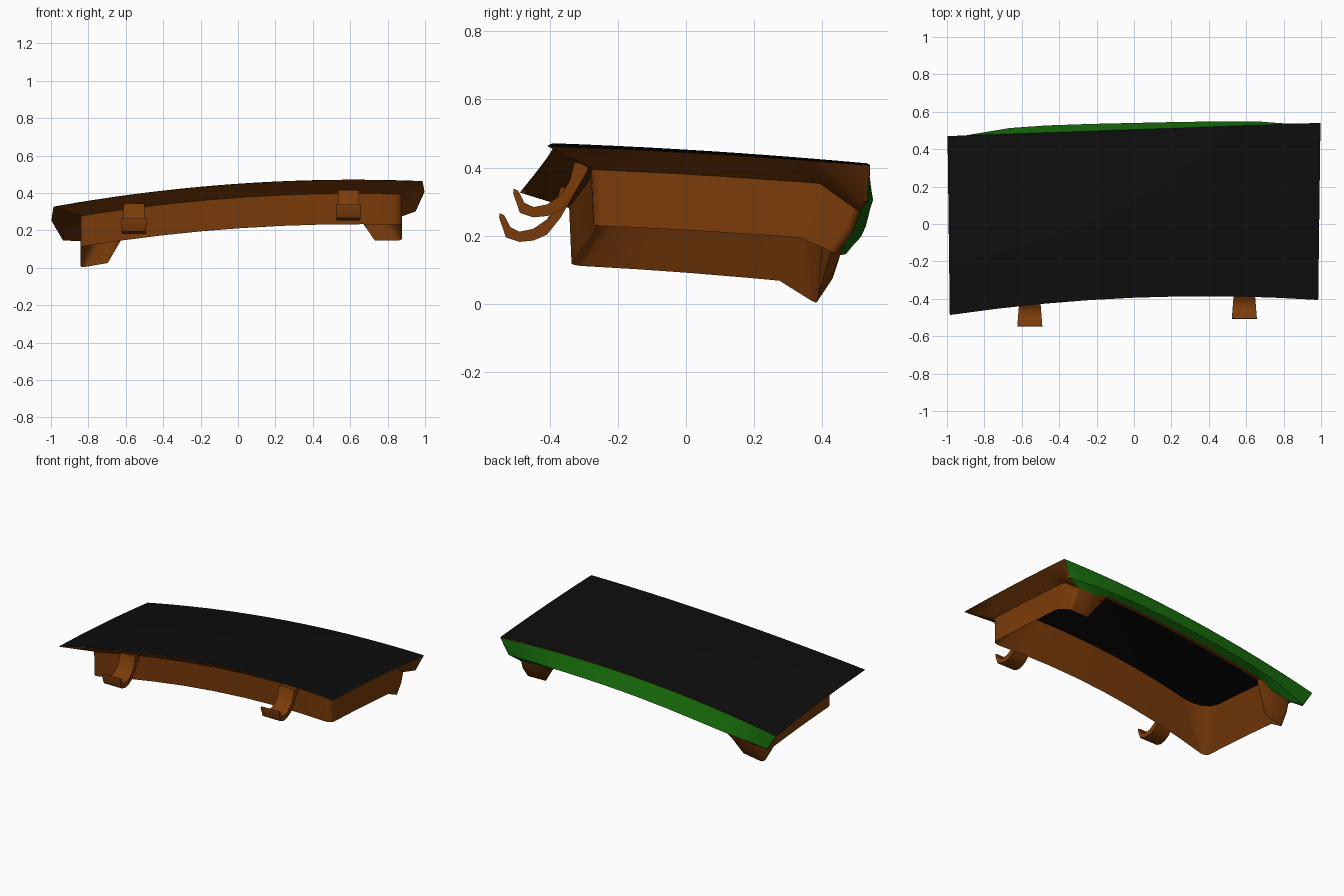
import bpy, bmesh
from math import cos, sin, radians
from mathutils import Vector

if "Cube" in bpy.data.objects:
    bpy.data.objects.remove(bpy.data.objects["Cube"])


def material(name, rgb):
    m = bpy.data.materials.new(name)
    m.diffuse_color = (*rgb, 1)
    m.use_nodes = True
    m.node_tree.nodes["Principled BSDF"].inputs["Base Color"].default_value = m.diffuse_color
    return m


BLACK = material("black", (0.004, 0.004, 0.004))
BROWN = material("brown", (0.2, 0.045, 0.003))
GREEN = material("green", (0.01, 0.17, 0.004))


def finish(name, bm, mat, angle=30):
    bmesh.ops.remove_doubles(bm, verts=bm.verts, dist=1e-4)
    bmesh.ops.recalc_face_normals(bm, faces=bm.faces)
    me = bpy.data.meshes.new(name)
    bm.to_mesh(me)
    bm.free()
    me.materials.append(mat)
    ob = bpy.data.objects.new(name, me)
    bpy.context.collection.objects.link(ob)
    bpy.ops.object.select_all(action='DESELECT')
    ob.select_set(True)
    bpy.context.view_layer.objects.active = ob
    bpy.ops.object.shade_smooth_by_angle(angle=radians(angle))
    return ob


def lerp(a, b, t):
    return a + (b - a) * t


# Crowned lid surface and its front and back edges
def surf(x, y):
    t = y + 0.4
    return 0.449 + 0.071 * x - 0.058 * x * x - (0.035 * t + 0.03 * t * t) * (1.13 - 0.18 * x)


def front_y(x):
    return -0.394 + 0.041 * x - 0.054 * x * x


def back_y(x):
    return 0.505 + 0.035 * x


def on_surf(x, y, drop=0.0):
    return Vector((x, y, surf(x, y) - drop))


def edge_pt(u, v):
    x = u * lerp(0.985, 0.997, v)
    return on_surf(x, lerp(front_y(x), back_y(x), v))


def wall_x(u):
    return 0.017 + 0.86 * u


def is_mid_back(u, v):
    # 0 at the corner posts, 1 along the open middle of the back
    return min(1, max(0, (0.83 - abs(u)) / 0.12)) if v > 0.96 else 0


def kink(v):
    # the side walls bend down near the back corners
    return max(0, (v - 0.85) / 0.15)


def wall_top(u, v):
    x, m = wall_x(u), is_mid_back(u, v)
    y = lerp(front_y(x) + 0.118, back_y(x) - lerp(0.024, 0.012, m), v)
    return on_surf(x, y, lerp(0.068 + 0.075 * kink(v), 0.12, m))


def wall_bottom(u, v):
    x, m = wall_x(u), is_mid_back(u, v)
    y = lerp(front_y(x) + 0.125, back_y(x) - lerp(0.093, 0.045, m), v)
    drop = lerp(0.232, 0.28 - 0.009 * u, kink(v))
    return on_surf(x, y, lerp(drop, 0.12, m))


def inner_top(u, v):
    x = 0.015 + 0.76 * u
    return on_surf(x, lerp(front_y(x) + 0.21, back_y(x) - 0.075, v), 0.012)


# Rounded unit rectangle, always with the same number of stations
BACK_U = (0.88, 0.83, 0.71, 0.5, 0.25, 0, -0.25, -0.5, -0.71, -0.83, -0.88)
SIDE_V = (0.85, 0.75, 0.5, 0.28)
FRONT_U = (-0.75, -0.5, -0.25, 0, 0.25, 0.5, 0.75)


def ring(rf, rb):
    def arc(su, v, r, a0):
        cv = v - r if v else r
        return [(su * (1 - r) + r * cos(radians(a)), cv + r * sin(radians(a)))
                for a in (a0, a0 + 22.5, a0 + 45, a0 + 67.5, a0 + 90)]
    lim = 1 - rb
    side = [(v if v < lim else lim - 0.01 * (1 - v)) for v in SIDE_V]
    back = [(u if abs(u) < lim else u / abs(u) * (lim - 0.05 * (1 - abs(u)))) for u in BACK_U]
    return ([(u, 1) for u in back] + arc(-1, 1, rb, 90) + [(-1, v) for v in side]
            + arc(-1, 0, rf, 180) + [(u, 0) for u in FRONT_U] + arc(1, 0, rf, 270)
            + [(1, v) for v in reversed(side)] + arc(1, 1, rb, 0))


wall_uv = ring(0.055, 0.03)
E = [edge_pt(*p) for p in ring(0, 0)]
W = [wall_top(*p) for p in wall_uv]
B = [wall_bottom(*p) for p in wall_uv]
I = [inner_top(*p) for p in ring(0.22, 0.18)]
M, C = [], []
for (u, v), e, w, b in zip(wall_uv, E, W, B):
    m = e.lerp(w, 0.4)
    c = w.lerp(b, 0.5)
    if v > 0.96:
        m.z = e.z - 0.105
        m.y += (0.04 - 0.012 * u) * (1 - abs(u) ** 4)
        c.y += 0.012 * (1 - is_mid_back(u, v))
    M.append(m)
    C.append(c)
N = len(E)


def strip(bm, rows, idx):
    for a, b in zip(rows, rows[1:]):
        for i in idx:
            j = (i + 1) % N
            pts = []
            for p in (a[i], a[j], b[j], b[i]):
                if all((p - q).length > 1e-5 for q in pts):
                    pts.append(p)
            if len(pts) > 2:
                bm.faces.new([bm.verts.new(p) for p in pts])


back_idx = list(range(len(BACK_U) + 1)) + [N - 2, N - 1]
side_idx = [i for i in range(N) if i not in back_idx]

# Inner frame: side and front flange, outer wall, sloped inner wall
bm = bmesh.new()
strip(bm, [E, M, W], side_idx)
strip(bm, [W, C, B, I], range(N))
finish("inner_frame", bm, BROWN, 35)

# Back panel below the rear edge
bm = bmesh.new()
strip(bm, [E, M, W], back_idx)
finish("rear_panel", bm, GREEN)

# Lid skin
bm = bmesh.new()
NX, NY = 28, 10
grid = [[bm.verts.new(edge_pt(2 * i / NX - 1, j / NY) + Vector((0, 0, 0.001)))
         for j in range(NY + 1)] for i in range(NX + 1)]
for i in range(NX):
    for j in range(NY):
        bm.faces.new((grid[i][j], grid[i + 1][j], grid[i + 1][j + 1], grid[i][j + 1]))
finish("lid_skin", bm, BLACK)

# Curved hinge arms: a hook profile swept across the width
HOOK = [(-0.285, 0.41), (-0.295, 0.385), (-0.33, 0.325), (-0.37, 0.275), (-0.41, 0.258),
        (-0.45, 0.254), (-0.49, 0.267), (-0.51, 0.325), (-0.508, 0.338), (-0.495, 0.332),
        (-0.477, 0.297), (-0.45, 0.284), (-0.41, 0.292), (-0.37, 0.32), (-0.345, 0.36),
        (-0.33, 0.415)]


def hinge(name, x, dy, dz):
    bm = bmesh.new()
    sides = []
    for s in (-1, 1):
        sides.append([bm.verts.new((x + s * (0.056 + 0.08 * max(0, -y - 0.37)), y + dy, z + dz))
                      for y, z in HOOK])
    n = len(HOOK)
    for i in range(n):
        j = (i + 1) % n
        bm.faces.new((sides[0][i], sides[0][j], sides[1][j], sides[1][i]))
    for side in sides:
        bm.faces.new(side)
    finish(name, bm, BROWN, 40)


hinge("hinge_right", 0.59, 0.003, 0)
hinge("hinge_left", -0.557, -0.038, -0.072)
